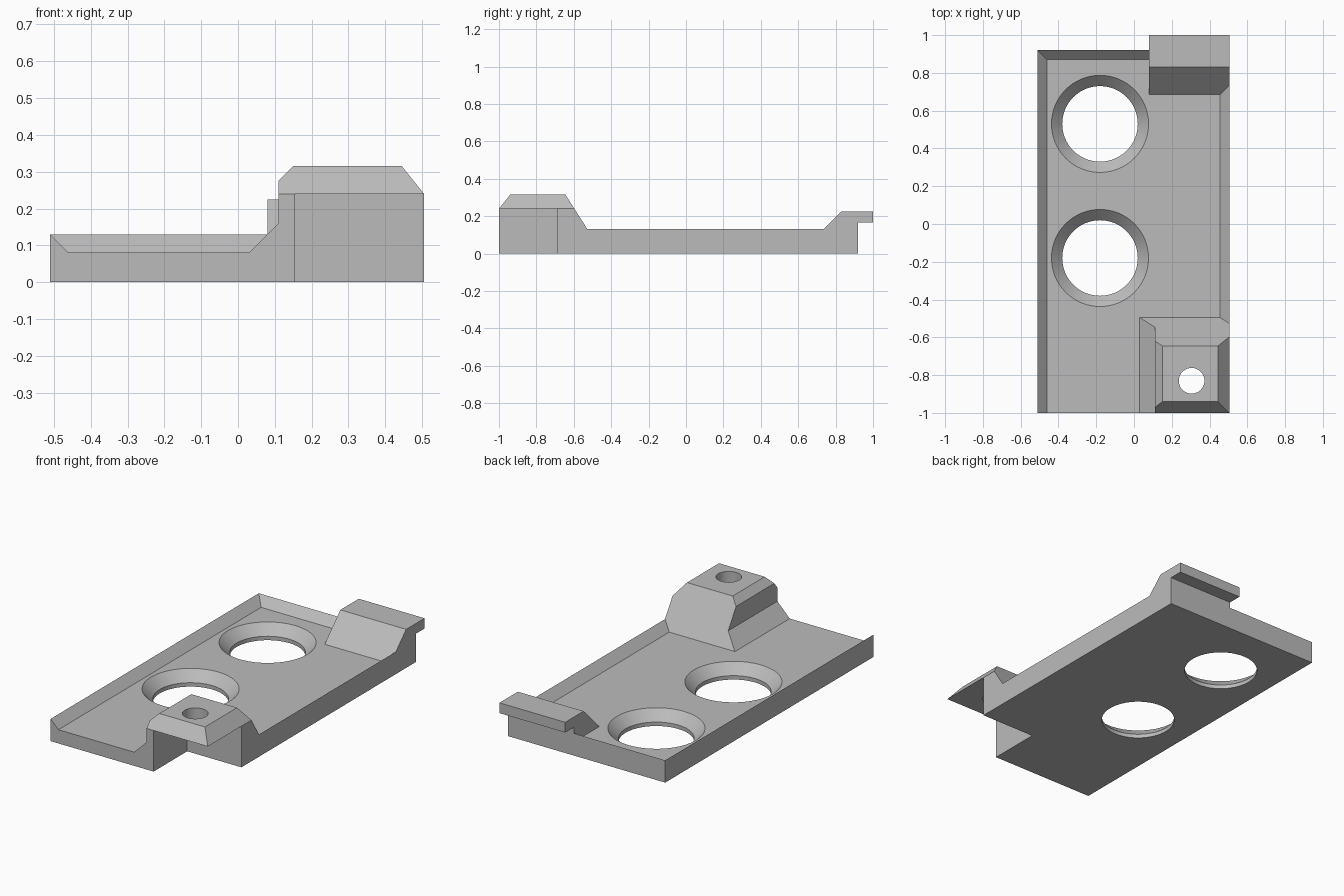
import bpy
import bmesh
from mathutils import Vector

cube = bpy.data.objects.get("Cube")
if cube:
    bpy.data.objects.remove(cube, do_unlink=True)

LEFT, RIGHT, FRONT, BACK = -0.51, 0.505, -1.0, 0.92
FLOOR, RIM = 0.08, 0.13

grey = bpy.data.materials.new("plain grey")
grey.use_nodes = True
colour = (0.5, 0.5, 0.5, 1)
grey.diffuse_color = colour
grey.node_tree.nodes["Principled BSDF"].inputs["Base Color"].default_value = colour


def finish(bm, name):
    bmesh.ops.recalc_face_normals(bm, faces=bm.faces)
    mesh = bpy.data.meshes.new(name)
    bm.to_mesh(mesh)
    bm.free()
    mesh.materials.append(grey)
    obj = bpy.data.objects.new(name, mesh)
    bpy.context.collection.objects.link(obj)
    return obj


def prism(name, profile, start, end, axis="y", planes=()):
    """Extrude an (axis, z) outline along x or y, then slice off bevel planes."""
    bm = bmesh.new()
    place = (lambda a, z: (a, start, z)) if axis == "y" else (lambda a, z: (start, a, z))
    face = bm.faces.new([bm.verts.new(place(a, z)) for a, z in profile])
    new = bmesh.ops.extrude_face_region(bm, geom=[face])["geom"]
    shift = Vector((0, end - start, 0) if axis == "y" else (end - start, 0, 0))
    bmesh.ops.translate(bm, vec=shift, verts=[v for v in new if isinstance(v, bmesh.types.BMVert)])
    for point, normal in planes:
        cut = bmesh.ops.bisect_plane(bm, geom=bm.verts[:] + bm.edges[:] + bm.faces[:],
                                     plane_co=point, plane_no=normal, clear_outer=True)
        rim = [e for e in cut["geom_cut"] if isinstance(e, bmesh.types.BMEdge)]
        bmesh.ops.edgeloop_fill(bm, edges=rim)
    return finish(bm, name)


def cone(name, x, y, r1, r2, z1, z2):
    bm = bmesh.new()
    bmesh.ops.create_cone(bm, cap_ends=True, segments=64, radius1=r1, radius2=r2, depth=z2 - z1)
    bmesh.ops.translate(bm, vec=(x, y, (z1 + z2) / 2), verts=bm.verts)
    return finish(bm, name)


def combine(obj, tool, operation):
    """Apply a boolean and discard the tool."""
    tool.hide_render = True
    mod = obj.modifiers.new(tool.name, "BOOLEAN")
    mod.operation, mod.solver, mod.object = operation, "EXACT", tool
    bpy.context.view_layer.update()
    result = bpy.data.meshes.new_from_object(obj.evaluated_get(bpy.context.evaluated_depsgraph_get()))
    obj.modifiers.clear()
    obj.data = result
    bpy.data.objects.remove(tool, do_unlink=True)


# Base plate with a sloping rim on the left, right and back
plate = prism("mounting_plate", [(LEFT, 0), (RIGHT, 0), (RIGHT, RIM), (LEFT, RIM)], FRONT, BACK)
tray = prism("tray_cutter",
             [(LEFT + 0.05, FLOOR), (RIGHT - 0.05, FLOOR), (RIGHT + 0.05, 0.18), (LEFT - 0.05, 0.18)],
             FRONT - 0.2, BACK + 0.2, planes=[((0, BACK - 0.05, FLOOR), (0, 1, -1))])
combine(plate, tray, "DIFFERENCE")

# Corner post with bevelled top
post = prism("corner_post",
             [(-0.01, 0.04), (0.11, 0.16), (0.11, 0.275), (0.15, 0.315),
              (0.445, 0.315), (RIGHT, 0.24), (RIGHT, 0.04)],
             FRONT, -0.4,
             planes=[((0, -0.645, 0.315), (0, 0.235, 0.15)),
                     ((0, -0.94, 0.315), (0, -0.075, 0.06))])
combine(plate, post, "UNION")

# Overhanging lip at the back
lip = prism("back_lip",
            [(0.645, 0.04), (0.83, 0.225), (1, 0.225), (1, 0.165), (BACK, 0.165), (BACK, 0.04)],
            0.08, RIGHT, axis="x")
combine(plate, lip, "UNION")

# Recess under the corner post and the screw hole through its top
notch = prism("notch_cutter", [(0.155, -0.1), (0.6, -0.1), (0.6, 0.24), (0.155, 0.24)], -1.1, -0.69)
combine(plate, notch, "DIFFERENCE")
combine(plate, cone("screw_hole", 0.305, -0.83, 0.068, 0.068, 0.15, 0.4), "DIFFERENCE")

# Two countersunk holes
for y in (-0.18, 0.53):
    combine(plate, cone("through_hole", -0.18, y, 0.2, 0.2, -0.1, 0.2), "DIFFERENCE")
    combine(plate, cone("countersink", -0.18, y, 0.19, 0.262, 0.013, 0.085), "DIFFERENCE")

bpy.ops.object.select_all(action="DESELECT")
plate.select_set(True)
bpy.context.view_layer.objects.active = plate
bpy.ops.object.shade_smooth_by_angle(angle=0.4)
